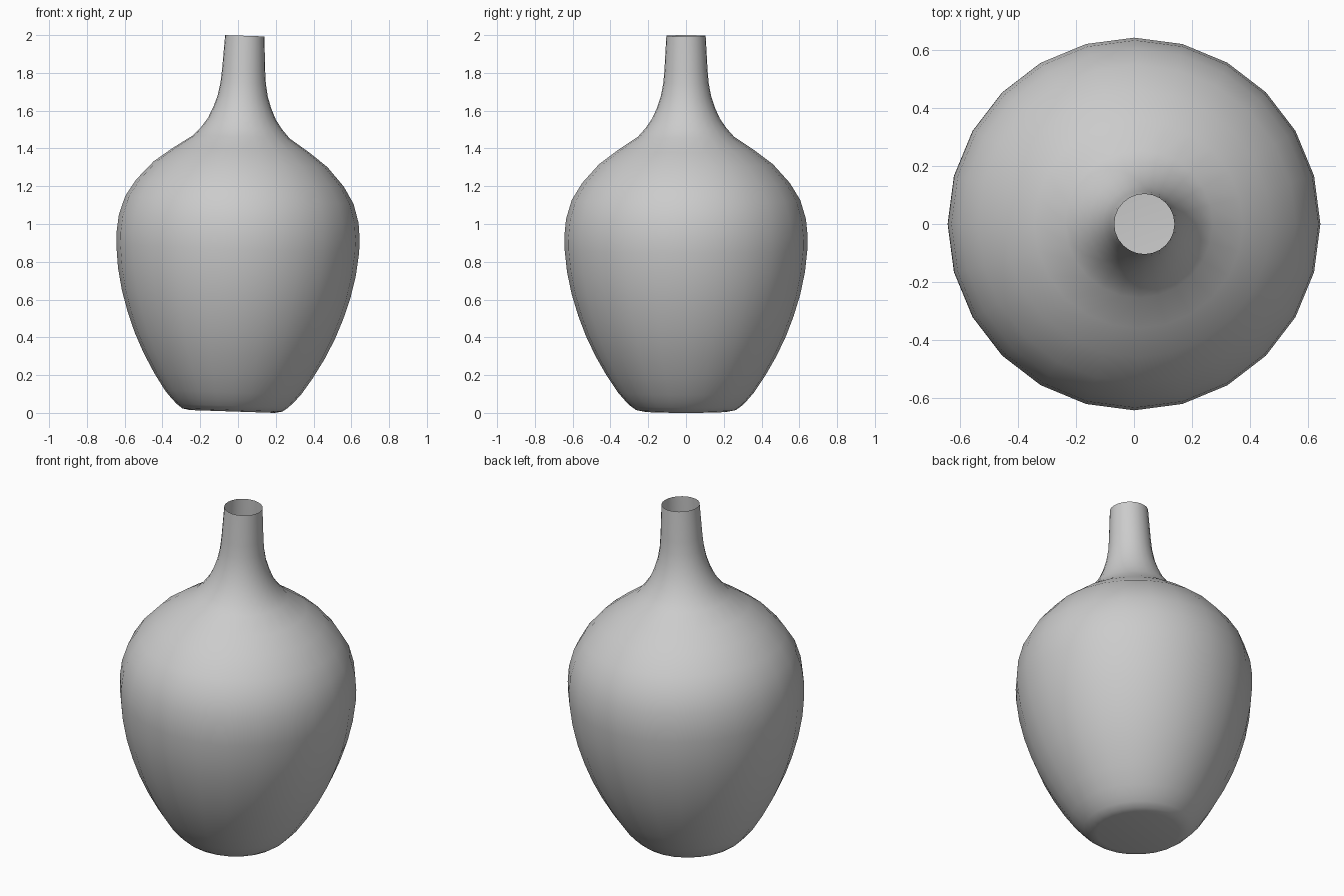
import bpy, bmesh, math
from mathutils import Matrix

cube = bpy.data.objects.get("Cube")
if cube:
    bpy.data.objects.remove(cube, do_unlink=True)

SIDES = 24
TILT = math.radians(1.9)

# Radius and height of the outer wall, from the base up to the rim
profile = [
    (0.225, 0.0), (0.265, 0.008), (0.295, 0.03), (0.325, 0.06),
    (0.36, 0.1), (0.42, 0.19), (0.48, 0.295), (0.53, 0.4),
    (0.57, 0.505), (0.605, 0.62), (0.63, 0.74), (0.643, 0.86),
    (0.644, 0.93), (0.635, 1.02), (0.605, 1.12), (0.55, 1.21),
    (0.46, 1.31), (0.36, 1.385), (0.255, 1.455), (0.215, 1.5),
    (0.18, 1.55), (0.153, 1.61), (0.133, 1.67), (0.12, 1.74),
    (0.114, 1.81), (0.104, 1.99),
]

clay = bpy.data.materials.new("grey clay")
clay.use_nodes = True
grey = (0.6, 0.6, 0.6, 1)
clay.diffuse_color = grey
clay.node_tree.nodes["Principled BSDF"].inputs["Base Color"].default_value = grey

# Lathe the wall, close the base and leave the mouth open
bm = bmesh.new()
rings = []
for r, z in profile:
    rings.append([bm.verts.new((r * math.cos(a), r * math.sin(a), z))
                  for a in (math.tau * i / SIDES for i in range(SIDES))])
bm.faces.new(reversed(rings[0]))
for low, high in zip(rings, rings[1:]):
    for i in range(SIDES):
        j = (i + 1) % SIDES
        bm.faces.new((low[i], low[j], high[j], high[i]))

# Lean the vase slightly to its left and rest it on the ground
bmesh.ops.rotate(bm, verts=bm.verts, matrix=Matrix.Rotation(TILT, 3, "Y"))
xs = [v.co.x for v in bm.verts]
low_z = min(v.co.z for v in bm.verts)
bmesh.ops.translate(bm, verts=bm.verts,
                    vec=(-(min(xs) + max(xs)) / 2, 0, -low_z))

mesh = bpy.data.meshes.new("vase")
bm.to_mesh(mesh)
bm.free()
mesh.materials.append(clay)
vase = bpy.data.objects.new("vase", mesh)
bpy.context.collection.objects.link(vase)
for poly in mesh.polygons:
    poly.use_smooth = True
